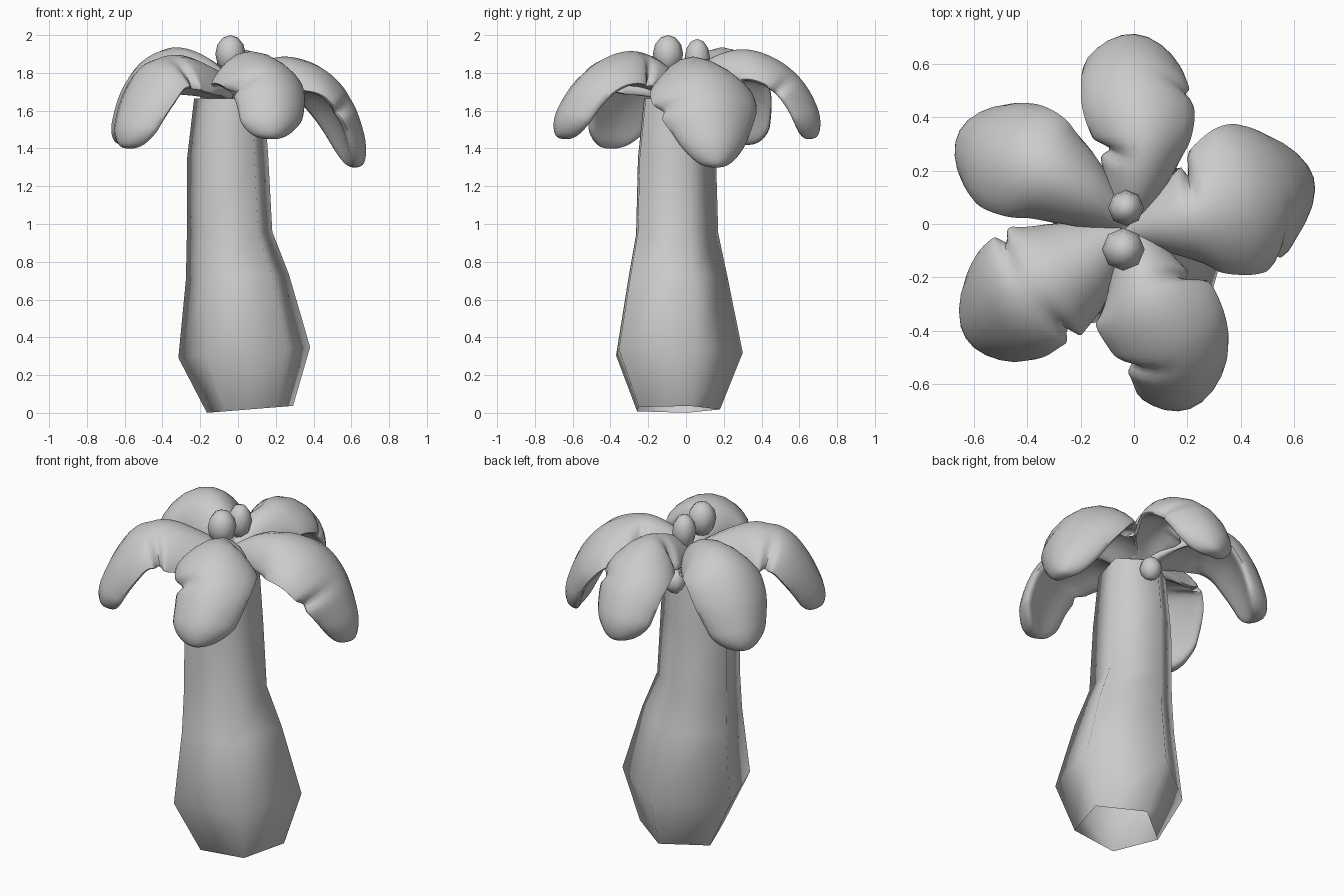
import bpy, math
from mathutils import Vector

if "Cube" in bpy.data.objects:
    bpy.data.objects.remove(bpy.data.objects["Cube"])


def make(name, verts, faces, angle):
    me = bpy.data.meshes.new(name)
    me.from_pydata(verts, [], faces)
    ob = bpy.data.objects.new(name, me)
    bpy.context.collection.objects.link(ob)
    finish(ob, angle)
    return ob


def finish(ob, angle):
    bpy.ops.object.select_all(action='DESELECT')
    bpy.context.view_layer.objects.active = ob
    ob.select_set(True)
    bpy.ops.object.mode_set(mode='EDIT')
    bpy.ops.mesh.select_all(action='SELECT')
    bpy.ops.mesh.normals_make_consistent(inside=False)
    bpy.ops.object.mode_set(mode='OBJECT')
    bpy.ops.object.shade_smooth_by_angle(angle=math.radians(angle))


def loft(name, rings, angle, caps=True):
    """Skin equal-length rings and optionally cap both ends."""
    n = len(rings[0])
    verts = [v for r in rings for v in r]
    faces = [[i * n + j, i * n + (j + 1) % n, (i + 1) * n + (j + 1) % n, (i + 1) * n + j]
             for i in range(len(rings) - 1) for j in range(n)]
    if caps:
        faces += [list(range(n))[::-1], list(range(len(verts) - n, len(verts)))]
    return make(name, verts, faces, angle)


# Trunk: open five-sided tube, leaning, rings of (centre x, centre y, z, radius, tilt)
trunk = [(.066, -.06, .019, .24, .08), (.037, -.066, .32, .367, .08),
         (.0, -.067, .72, .287, .05), (-.042, -.067, .95, .238, .04),
         (-.052, -.067, 1.35, .226, 0), (-.045, -.06, 1.665, .195, 0)]
rings = []
for cx, cy, z, r, tilt in trunk:
    ring = []
    for k in range(5):
        a = math.radians(20 + 72 * k)
        ring.append((cx + r * math.cos(a), cy + r * math.sin(a), z + tilt * r * math.cos(a)))
    rings.append(ring)
loft("trunk", rings, 85, caps=False)


def spline(pts, t):
    """Catmull-Rom sample of equal-length tuples."""
    i = min(int(t), len(pts) - 2)
    f = t - i
    p = [pts[max(0, min(len(pts) - 1, i + k))] for k in (-1, 0, 1, 2)]
    return [0.5 * (2 * b + (c - a) * f + (2 * a - 5 * b + 4 * c - d) * f * f
                   + (3 * b - a - 3 * c + d) * f ** 3) for a, b, c, d in zip(*p)]


def leaf(name, pts, notches):
    """Thick arched leaf along pts (x, y, z, half width); notches = (position, side, depth)."""
    side = (Vector(pts[0][:2]) - Vector(pts[4][:2])).normalized()
    lat = Vector((side.y, -side.x, 0))        # points across the leaf
    n, last = 20, len(pts) - 1
    stops = [i / 8 for i in range(8 * last - 8)]
    stops += [last - 1 + math.sin(math.pi / 2 * i / 10) for i in range(11)]
    rings = []
    for t in stops:
        x, y, z, w = spline(pts, t)
        a, b = spline(pts, max(0, t - .05)), spline(pts, min(last, t + .05))
        tan = (Vector(b[:3]) - Vector(a[:3])).normalized()
        nor = tan.cross(lat).normalized()
        if nor.z < 0 and t < 3:
            nor = -nor
        tip = max(.03, math.sqrt(max(0, 1 - max(0, t - last + 1) ** 2)))   # rounded tip
        w *= tip
        thick = .06 * tip ** .8
        droop = .34 * w + .05 * math.exp(-((t - 1.5) / 1.1) ** 2)
        ring = []
        for k in range(n):
            c, d = math.cos(2 * math.pi * k / n), math.sin(2 * math.pi * k / n)
            ww = w
            for pos, sd, depth in notches:
                if c * sd > 0:
                    ww *= 1 - depth * math.exp(-((t - pos) / .2) ** 2)
            ring.append(Vector((x, y, z)) + lat * (c * ww) + nor * (d * thick - droop * c * c))
        rings.append(ring)
    loft(name, rings, 60)


leaf("leaf_back", [(-.03, .02, 1.71, .08), (.01, .15, 1.82, .13), (.025, .3, 1.865, .175),
                   (.02, .45, 1.82, .21), (.01, .57, 1.72, .205), (0, .645, 1.58, .18),
                   (0, .66, 1.45, .14)], [(1.7, 1, .3), (3.75, -1, .12)])
leaf("leaf_right", [(0, -.02, 1.71, .07), (.14, .01, 1.80, .16), (.27, .045, 1.825, .23),
                    (.42, .095, 1.77, .28), (.535, .13, 1.64, .275), (.605, .155, 1.46, .195),
                    (.63, .16, 1.3, .13)], [(1.75, 1, .3), (4, -1, .15)])
leaf("leaf_front", [(0, -.05, 1.71, .08), (.03, -.18, 1.82, .16), (.07, -.3, 1.855, .225),
                    (.135, -.43, 1.81, .225), (.185, -.54, 1.71, .2), (.195, -.625, 1.57, .175),
                    (.18, -.65, 1.45, .14)], [(1.4, 1, .24), (3.6, -1, .2)])
leaf("leaf_front_left", [(-.06, -.05, 1.71, .09), (-.19, -.14, 1.79, .19), (-.32, -.21, 1.835, .24),
                         (-.44, -.28, 1.80, .24), (-.52, -.34, 1.68, .23),
                         (-.575, -.39, 1.52, .18), (-.585, -.405, 1.4, .13)],
     [(2.6, -1, .18), (2.4, 1, .2)])
leaf("leaf_back_left", [(-.05, .02, 1.71, .07), (-.19, .115, 1.83, .15), (-.33, .195, 1.875, .195),
                        (-.45, .255, 1.82, .22), (-.54, .295, 1.69, .215), (-.595, .32, 1.53, .17),
                        (-.61, .325, 1.42, .13)], [])

# Round fruits: two on top of the crown, one hanging below it
for name, loc, r, h in [("fruit_front", (-.04, -.095, 1.9), .08, .1),
                        ("fruit_back", (-.03, .06, 1.88), .067, .1),
                        ("fruit_under", (-.015, .125, 1.6), .062, .07)]:
    bpy.ops.mesh.primitive_uv_sphere_add(segments=8, ring_count=6, radius=1, location=loc)
    ob = bpy.context.object
    ob.name = name
    ob.scale = (r, r, h)
    bpy.ops.object.transform_apply(location=False, rotation=False, scale=True)
    finish(ob, 60)
